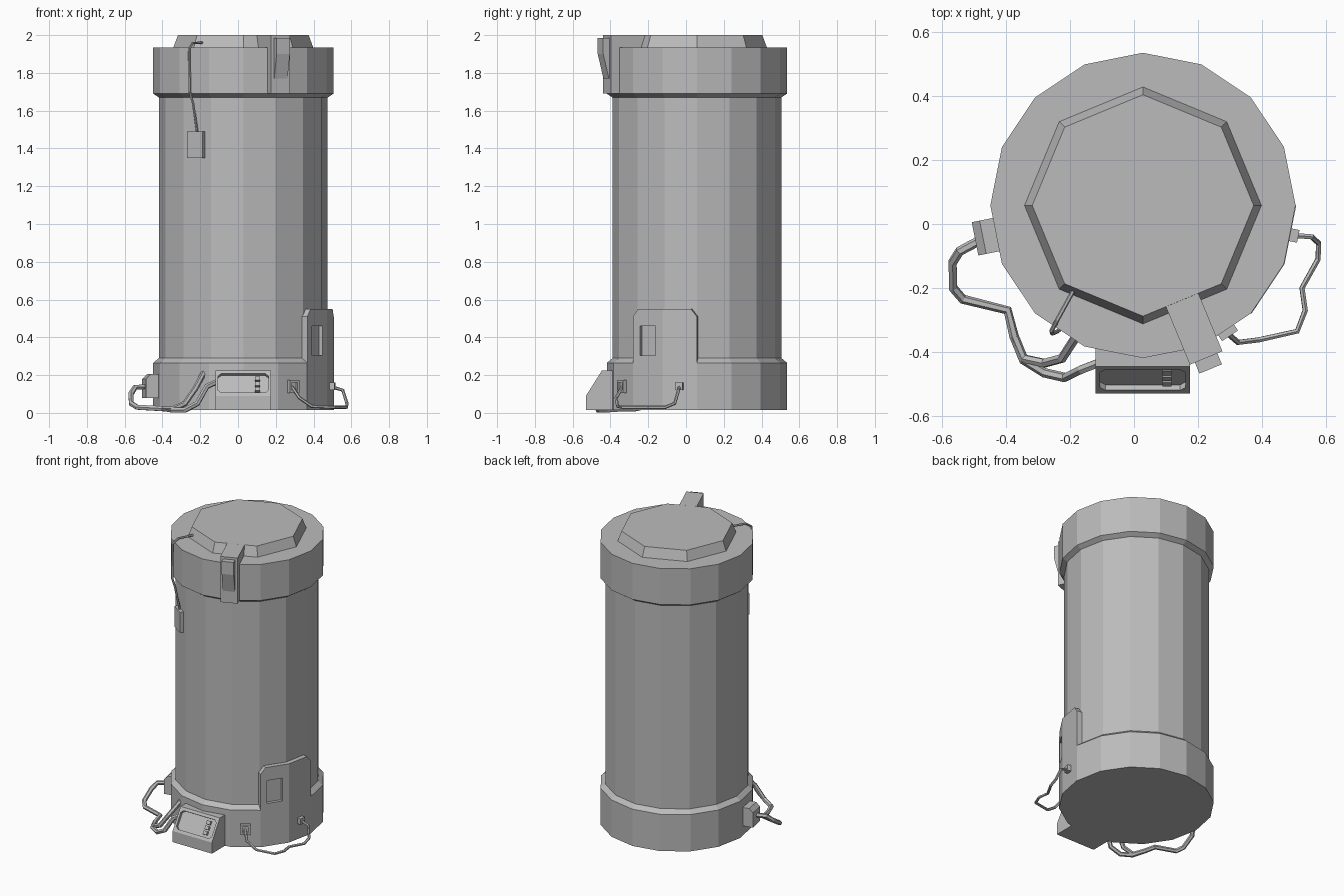
import bpy, bmesh
from math import sin, cos, pi, radians
from mathutils import Matrix, Vector

if "Cube" in bpy.data.objects:
    bpy.data.objects.remove(bpy.data.objects["Cube"])

AXIS = Vector((0.028, 0.058, 0))      # centre line of the drum
R, STEP = 0.477, 22.5                 # rim radius, angle of one facet
FLAT = R * cos(radians(STEP / 2))     # distance from axis to a facet

grey = bpy.data.materials.new("plain grey")
grey.use_nodes = True
grey.diffuse_color = (0.5, 0.5, 0.5, 1)
grey.node_tree.nodes["Principled BSDF"].inputs["Base Color"].default_value = grey.diffuse_color


def add(name, bm, matrix=Matrix()):
    bmesh.ops.recalc_face_normals(bm, faces=bm.faces)
    me = bpy.data.meshes.new(name)
    bm.to_mesh(me)
    bm.free()
    me.transform(matrix)
    me.materials.append(grey)
    ob = bpy.data.objects.new(name, me)
    bpy.context.collection.objects.link(ob)
    return ob


def frame(angle, origin=AXIS):
    """Local x = around the drum, y = up, z = outward."""
    a = radians(angle)
    out, up = Vector((cos(a), sin(a), 0)), Vector((0, 0, 1))
    m = Matrix((up.cross(out), up, out)).transposed().to_4x4()
    return Matrix.Translation(origin) @ m


def prism(name, points, low, high, matrix):
    """Outline extruded along local z."""
    bm = bmesh.new()
    a, b = ([bm.verts.new((x, y, z)) for x, y in points] for z in (low, high))
    bm.faces.new(a)
    bm.faces.new(b)
    n = len(points)
    for i in range(n):
        j = (i + 1) % n
        bm.faces.new((a[i], a[j], b[j], b[i]))
    return add(name, bm, matrix)


def plate(name, angle, width, z0, z1, low, high, shift=0):
    w = width / 2
    pts = [(shift - w, z0), (shift + w, z0), (shift + w, z1), (shift - w, z1)]
    return prism(name, pts, low, high, frame(angle))


def turned(name, profile, sides):
    bm = bmesh.new()
    rings = [[bm.verts.new((r * cos(2 * pi * i / sides), r * sin(2 * pi * i / sides), z))
              for i in range(sides)] for r, z in profile]
    for a, b in zip(rings, rings[1:]):
        for i in range(sides):
            j = (i + 1) % sides
            bm.faces.new((a[i], a[j], b[j], b[i]))
    bm.faces.new(rings[0])
    bm.faces.new(rings[-1])
    return add(name, bm, Matrix.Translation(AXIS))


def cut(ob, cutter):
    mod = ob.modifiers.new("recess", 'BOOLEAN')
    mod.operation, mod.solver, mod.object = 'DIFFERENCE', 'EXACT', cutter
    cutter.hide_render = True
    cutter.hide_set(True)


def cable(name, points, radius, sides=1):
    cu = bpy.data.curves.new(name, 'CURVE')
    cu.dimensions = '3D'
    cu.bevel_depth, cu.bevel_resolution = radius, sides
    cu.use_fill_caps = True
    sp = cu.splines.new('POLY')
    sp.points.add(len(points) - 1)
    for p, co in zip(sp.points, points):
        p.co = (*co, 1)
    sp.use_smooth = False
    cu.materials.append(grey)
    ob = bpy.data.objects.new(name, cu)
    bpy.context.collection.objects.link(ob)


# Drum
turned("base_ring", [(R, 0.015), (R, 0.265), (0.447, 0.29)], 16)
turned("body", [(0.447, 0.2), (0.447, 1.75)], 16)
turned("cap", [(0.447, 1.67), (R, 1.69), (R, 1.935)], 16)
turned("lid", [(0.372, 1.93), (0.346, 2.0)], 8)

# Lid strap and tapered clip
plate("lid_strap", -67.5, 0.11, 1.69, 2.0, 0.32, 0.516)
prism("strap_clip", [(0.5, 1.77), (0.52, 1.77), (0.553, 1.9), (0.553, 1.985), (0.5, 1.985)],
      -0.038, 0.038, frame(-157.5))

# Side panel folded over two facets, with a recessed slot
half, top, cham = R * sin(radians(STEP / 2)), 0.55, 0.04
for name, angle, side in (("panel_front", -33.75, -1), ("panel_back", -11.25, 1)):
    pts = [(-side * half, 0.015), (side * half, 0.015), (side * half, top - cham),
           (side * (half - cham * 0.8), top), (-side * half, top)]
    panel = prism(name, pts, 0.42, FLAT + 0.002, frame(angle))
    if side < 0:
        cut(panel, plate("slot_cutter", angle, 0.1, 0.305, 0.46, FLAT - 0.018, 0.6))

# Control box with sloping face
low, high = Vector((-0.53, 0.09)), Vector((-0.445, 0.225))
box = prism("control_box", [(-0.35, 0.015), (-0.53, 0.015), low, high, (-0.35, 0.225)],
            -0.12, 0.175, frame(0, Vector()))
slope = (high - low).normalized()
mid = (low + high) / 2
up = Vector((0, slope.x, slope.y))
face = Matrix((Vector((1, 0, 0)), up, Vector((1, 0, 0)).cross(up))).transposed().to_4x4()
face = Matrix.Translation((0.0275, mid.x, mid.y)) @ face
w, h, c = 0.133, 0.06, 0.016
outline = [(-w, c - h), (c - w, -h), (w - c, -h), (w, c - h),
           (w, h - c), (w - c, h), (c - w, h), (-w, h - c)]
cut(box, prism("screen_cutter", outline, -0.02, 0.05, face))
for i in (-1, 0, 1):
    y = i * 0.033
    prism(f"button_{i + 2}", [(0.062, y - 0.012), (0.09, y - 0.012), (0.09, y + 0.012),
                              (0.062, y + 0.012)], -0.025, -0.004, face)

# Sockets and boxes on the drum
prism("left_junction_box", [(0.45, 0.08), (0.535, 0.08), (0.535, 0.18), (0.51, 0.205), (0.45, 0.205)],
      -0.053, 0.053, frame(191.25 - 90))
front_socket = plate("front_socket", -56.25, 0.06, 0.105, 0.175, 0.45, 0.49)
cut(front_socket, plate("socket_cutter", -56.25, 0.035, 0.12, 0.16, 0.478, 0.52))
plate("side_socket", -11.25, 0.04, 0.12, 0.16, 0.45, 0.495)
plate("sensor_box", -123.75, 0.1, 1.35, 1.49, 0.42, 0.462)

# Cables
cable("sensor_wire", [(-0.185, -0.2, 1.96), (-0.24, -0.3, 1.958), (-0.258, -0.335, 1.93),
                      (-0.255, -0.342, 1.7), (-0.238, -0.335, 1.64), (-0.215, -0.315, 1.48)], 0.007)
cable("side_wire", [(0.285, -0.335, 0.14), (0.325, -0.37, 0.08), (0.39, -0.362, 0.035),
                    (0.51, -0.335, 0.03), (0.535, -0.27, 0.03), (0.525, -0.2, 0.03),
                    (0.575, -0.11, 0.03), (0.577, -0.06, 0.05), (0.555, -0.04, 0.12),
                    (0.49, -0.035, 0.14)], 0.009)
cable("left_cable", [(-0.47, -0.045, 0.14), (-0.545, -0.085, 0.135), (-0.567, -0.12, 0.1),
                     (-0.565, -0.2, 0.05), (-0.535, -0.235, 0.03), (-0.395, -0.27, 0.022),
                     (-0.375, -0.35, 0.02), (-0.345, -0.42, 0.02), (-0.28, -0.435, 0.05),
                     (-0.225, -0.42, 0.13), (-0.18, -0.35, 0.215)], 0.015)
cable("box_cable", [(-0.375, -0.35, 0.02), (-0.345, -0.425, 0.015), (-0.28, -0.465, 0.015),
                    (-0.215, -0.48, 0.05), (-0.165, -0.455, 0.14), (-0.1, -0.43, 0.17)], 0.015)
